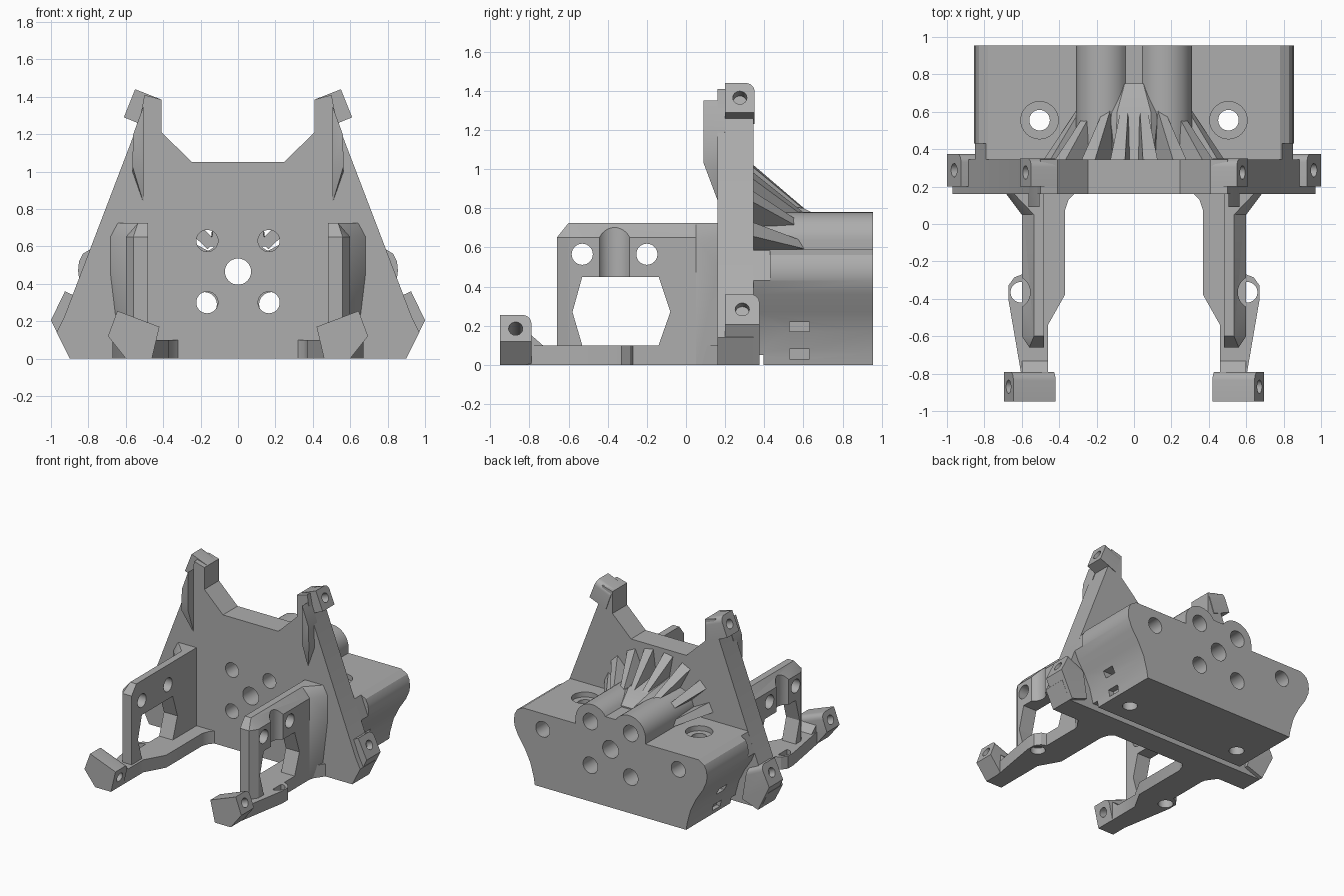
import bpy, bmesh
from math import sin, cos, radians
from mathutils import Vector

cube = bpy.data.objects.get("Cube")
if cube:
    bpy.data.objects.remove(cube)

grey = bpy.data.materials.new("plain grey")
grey.use_nodes = True
grey.diffuse_color = (0.42, 0.42, 0.42, 1)
grey.node_tree.nodes["Principled BSDF"].inputs["Base Color"].default_value = (0.42, 0.42, 0.42, 1)


def finish(name, bm):
    bmesh.ops.recalc_face_normals(bm, faces=bm.faces)
    mesh = bpy.data.meshes.new(name)
    bm.to_mesh(mesh)
    bm.free()
    mesh.materials.append(grey)
    ob = bpy.data.objects.new(name, mesh)
    bpy.context.collection.objects.link(ob)
    return ob


def prism(name, outline, axis, a, b):
    """Extrude an outline along an axis between a and b."""
    def place(u, v, w):
        return {"x": (w, u, v), "y": (u, w, v), "z": (u, v, w)}[axis]
    bm = bmesh.new()
    face = bm.faces.new([bm.verts.new(place(u, v, a)) for u, v in outline])
    new = bmesh.ops.extrude_face_region(bm, geom=[face])["geom"]
    move = Vector(place(0, 0, b - a))
    bmesh.ops.translate(bm, vec=move, verts=[g for g in new if isinstance(g, bmesh.types.BMVert)])
    return finish(name, bm)


def hull(name, points):
    bm = bmesh.new()
    for p in points:
        bm.verts.new(p)
    bmesh.ops.convex_hull(bm, input=bm.verts[:])
    bmesh.ops.dissolve_limit(bm, angle_limit=0.01, verts=bm.verts[:], edges=bm.edges[:])
    return finish(name, bm)


def box(name, x, y, z):
    return hull(name, [(i, j, k) for i in x for j in y for k in z])


def rod(name, start, end, radius, sides=32):
    start, end = Vector(start), Vector(end)
    bm = bmesh.new()
    bmesh.ops.create_cone(bm, cap_ends=True, segments=sides, radius1=radius,
                          radius2=radius, depth=(end - start).length)
    turn = (end - start).to_track_quat("Z", "Y").to_matrix()
    bmesh.ops.rotate(bm, verts=bm.verts, matrix=turn)
    bmesh.ops.translate(bm, verts=bm.verts, vec=(start + end) / 2)
    return finish(name, bm)


def bake(ob):
    bpy.context.view_layer.update()
    graph = bpy.context.evaluated_depsgraph_get()
    mesh = bpy.data.meshes.new_from_object(ob.evaluated_get(graph))
    ob.modifiers.clear()
    ob.data = mesh


def cut(ob, cutters):
    """Subtract the cutters, then throw them away."""
    for c in cutters:
        mod = ob.modifiers.new("cut", "BOOLEAN")
        mod.operation, mod.solver, mod.object = "DIFFERENCE", "EXACT", c
        c.hide_render = True
    bake(ob)
    for c in cutters:
        bpy.data.objects.remove(c)


def mirrored(half):
    return half + [(-u, v) for u, v in reversed(half)]


# Upright plate
plate = prism("main_plate", mirrored([
    (0.90, 0), (0.97, 0.14), (0.93, 0.22), (0.525, 1.28), (0.50, 1.41),
    (0.41, 1.385), (0.41, 1.21), (0.245, 1.05)]), "y", 0.16, 0.345)

# Rear block with two rounded lobes on top
half = [(0.67, 0), (0.68, 0.06), (0.71, 0.17), (0.76, 0.27), (0.82, 0.36), (0.85, 0.43),
        (0.855, 0.47), (0.85, 0.52), (0.83, 0.56), (0.78, 0.59), (0.31, 0.59)]
half += [(0.165 + 0.145 * cos(radians(t)), 0.635 + 0.145 * sin(radians(t)))
         for t in range(0, 136, 9)]
half += [(0.045, 0.715)]
block = prism("rear_block", mirrored(half), "y", 0.34, 0.955)

# Bolt holes through plate and block
cut(plate, [rod("hole", (0, 0.1, 0.465), (0, 0.4, 0.465), 0.07)] +
    [rod("hole", (sx * 0.165, 0.1, z), (sx * 0.165, 0.4, z), 0.058)
     for sx in (1, -1) for z in (0.30, 0.63)])
holes = [rod("hole", (0, 0.3, 0.465), (0, 1, 0.465), 0.07),
         box("groove", (-1, 1), (0.3, 0.395), (-0.1, 0.05))]
for s in (1, -1):
    for z in (0.29, 0.64):
        holes.append(rod("hole", (s * 0.178, 0.3, z), (s * 0.178, 1, z), 0.065))
    holes.append(rod("hole", (s * 0.6, 0.62, 0.465), (s * 0.6, 1, 0.465), 0.062))
    holes.append(rod("hole", (s * 0.505, 0.555, -0.1), (s * 0.505, 0.555, 0.7), 0.055))
    holes.append(rod("recess", (s * 0.505, 0.555, 0.55), (s * 0.505, 0.555, 0.7), 0.1))
    # Trim the block to the sloping plate edge, and side slots
    holes.append(prism("trim", [(s * 0.97, 0.12), (s * 0.78, 0.61), (s * 1.1, 0.61),
                                (s * 1.1, 0.12)], "y", 0.3, 0.43))
    for z in (0.03, 0.17):
        holes.append(box("slot", (s * 0.64, s * 0.9), (0.53, 0.63), (z, z + 0.05)))
cut(block, holes)

# Fan of stiffening fins behind the plate
for i, angle in enumerate((-64, -45, -26, -9, 9, 26, 45, 64)):
    t = radians(angle)
    out, side = Vector((sin(t), 0, cos(t))), Vector((cos(t), 0, -sin(t)))
    centre = Vector((0, 0, 0.465))
    reach = 0.56 if abs(angle) < 60 else 0.52
    points = []
    for r, y, w in ((reach, 0.34, 0.04), (0.2, 0.34, 0.03), (0.2, 0.61, 0.02), (0.33, 0.61, 0.02)):
        points += [centre + out * r + side * k * w + Vector((0, y, 0)) for k in (1, -1)]
    hull("fin_%d" % (i + 1), points)
hull("fin_hub", [(k * x, y, z) for k in (1, -1) for x, y, z in (
    (0.15, 0.34, 0.6), (0.1, 0.34, 0.84), (0.13, 0.6, 0.6), (0.09, 0.6, 0.8),
    (0.13, 0.6, 0.76), (0.05, 0.75, 0.7), (0.05, 0.75, 0.725))])


def lug(name, s, corners, y0, y1, hole):
    """Tilted block with a rounded upper edge and a slanted bolt hole."""
    ob = prism(name, [(s * x, z) for x, z in corners], "y", y0, y1)
    bm = bmesh.new()
    bm.from_mesh(ob.data)
    edges = [e for e in bm.edges if all(abs(v.co.y - y1) < 0.001 and
             any(abs(v.co.z - c[1]) < 0.001 for c in corners[:1] + corners[-1:]) for v in e.verts)]
    bmesh.ops.bevel(bm, geom=edges, offset=0.045, segments=5, profile=0.5, affect="EDGES")
    bm.to_mesh(ob.data)
    bm.free()
    x, z = hole
    y = (y0 + y1) / 2
    cut(ob, [rod("hole", (s * (x - 0.37), y, z - 0.15), (s * (x + 0.1), y, z + 0.04), 0.036, 24)])
    return ob


for s, word in ((1, "left"), (-1, "right")):
    # Corner lugs on the plate and at the front of the feet
    lug(word + "_top_lug", s, [(0.55, 1.44), (0.61, 1.29), (0.465, 1.23), (0.41, 1.385)],
        0.2, 0.35, (0.58, 1.365))
    lug(word + "_lower_lug", s, [(0.925, 0.36), (1.0, 0.205), (0.90, 0), (0.76, 0.05), (0.80, 0.30)],
        0.2, 0.375, (0.965, 0.285))
    lug(word + "_foot_lug", s, [(0.645, 0.255), (0.695, 0.12), (0.60, 0), (0.46, 0), (0.42, 0.17)],
        -0.95, -0.79, (0.67, 0.185))

    # Front edge rib on the plate
    hull(word + "_edge_rib", [(s * x, y, z) for x, y, z in (
        (0.505, 0.09, 1.35), (0.56, 0.09, 1.2), (0.565, 0.09, 1.03), (0.505, 0.09, 1.04),
        (0.505, 0.2, 1.35), (0.56, 0.2, 1.2), (0.565, 0.165, 1.0), (0.505, 0.165, 0.83))])

    # Foot rail with round ear
    rail = [(0.31, 0.17), (0.35, 0.13), (0.37, 0.07), (0.37, -0.38), (0.46, -0.54), (0.46, -0.82),
            (0.6, -0.82), (0.672, -0.40), (0.672, -0.33), (0.64, -0.285), (0.6, -0.27),
            (0.6, 0.07), (0.67, 0.17)]
    foot = prism(word + "_foot_rail", [(s * x, y) for x, y in rail], "z", 0, 0.1)
    cut(foot, [rod("hole", (s * 0.605, -0.365, -0.1), (s * 0.605, -0.365, 0.2), 0.055)])
    hull(word + "_foot_ramp", [(s * x, y, z) for x in (0.46, 0.6) for y, z in (
        (-0.72, 0.09), (-0.8, 0.09), (-0.8, 0.16))])

    # Side bracket with chamfered top, window and two holes
    lower = [(0.48, -0.66), (0.56, -0.66), (0.6, -0.6), (0.6, 0.17), (0.48, 0.17)]
    upper = [(0.48, -0.6), (0.535, -0.6), (0.535, 0.17), (0.48, 0.17)]
    bracket = hull(word + "_bracket", [(s * x, y, z) for x, y in lower for z in (0.05, 0.65)] +
                   [(s * x, y, 0.725) for x, y in upper])
    window = [(-0.53, 0.1), (-0.58, 0.27), (-0.53, 0.45), (-0.14, 0.45), (-0.08, 0.27), (-0.14, 0.1)]
    cutters = [prism("window", window, "x", s * 0.3, s * 0.8),
               rod("relief", (s * 0.645, -0.365, 0.1), (s * 0.645, -0.365, 0.9), 0.09)]
    cutters += [rod("hole", (s * 0.3, y, 0.565), (s * 0.8, y, 0.565), 0.054) for y in (-0.53, -0.2)]
    cut(bracket, cutters)

    # Flared root joining bracket and plate
    hull(word + "_bracket_root", [(s * x, y, z) for x, y, z in (
        (0.5, 0.05, 0), (0.5, 0.17, 0), (0.6, 0.05, 0), (0.63, 0.17, 0), (0.66, 0.17, 0.3),
        (0.5, 0.05, 0.725), (0.5, 0.17, 0.725), (0.535, 0.05, 0.725), (0.65, 0.17, 0.725),
        (0.6, 0.05, 0.65), (0.69, 0.17, 0.65), (0.69, 0.17, 0.5))])

# Smooth the round surfaces, keep hard edges
for ob in bpy.context.scene.objects:
    ob.select_set(ob.type == "MESH")
bpy.context.view_layer.objects.active = plate
bpy.ops.object.shade_smooth_by_angle(angle=radians(30))
